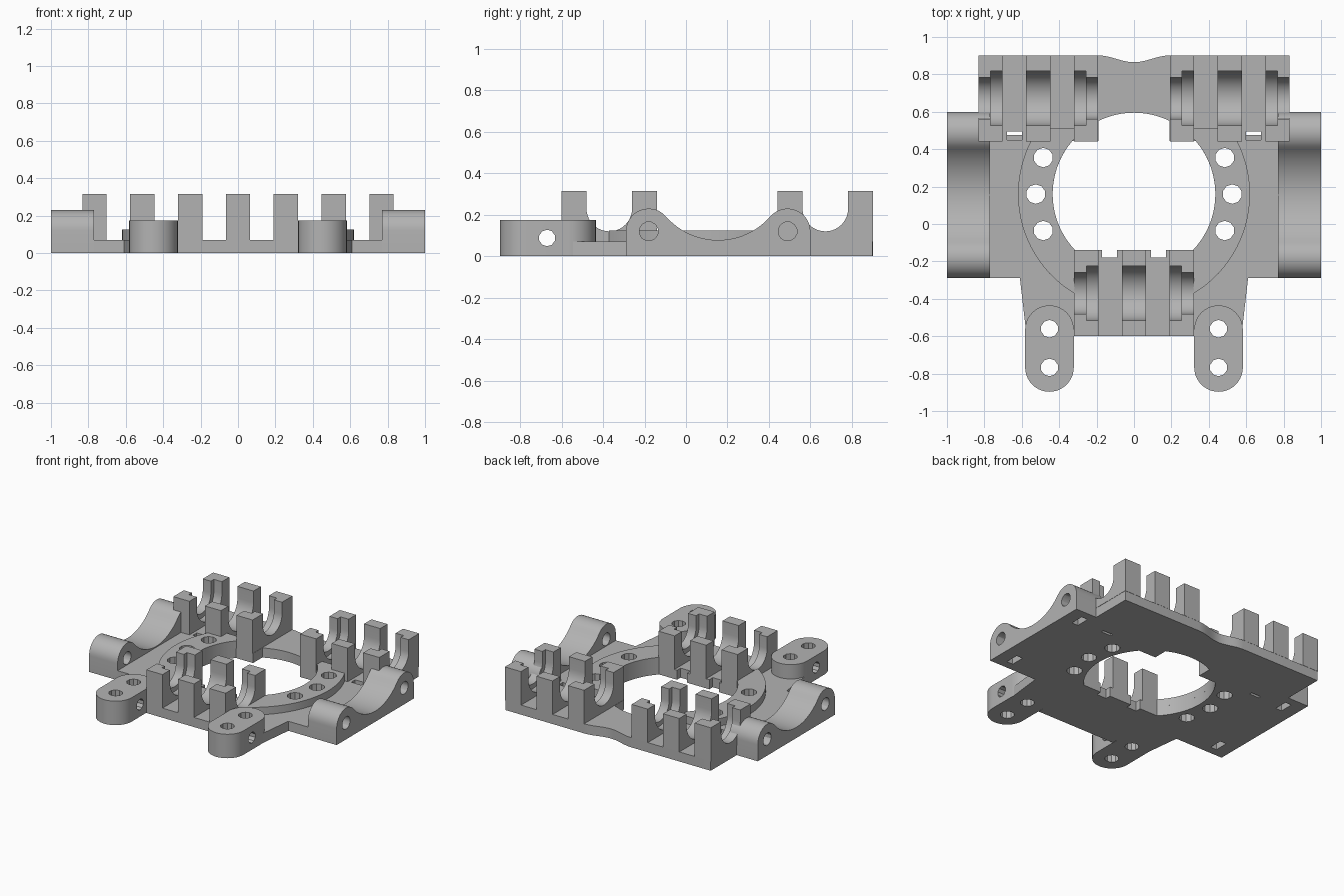
import bpy, bmesh
from math import sin, cos, asin, acos, pi, hypot, atan2

if "Cube" in bpy.data.objects:
    bpy.data.objects.remove(bpy.data.objects["Cube"])

grey = bpy.data.materials.new("plain grey")
grey.use_nodes = True
grey.diffuse_color = (0.45, 0.45, 0.45, 1)
grey.node_tree.nodes["Principled BSDF"].inputs["Base Color"].default_value = (0.45, 0.45, 0.45, 1)

THICK, RING_TOP, TOP = 0.07, 0.125, 0.315
HOLE_Y, HOLE_R, RING_R = 0.16, 0.435, 0.62
parts = []


def prism(name, pts, axis, a, b, cutter=False):
    """Extrude a 2D outline: axis 'z' uses (x, y) points, axis 'x' uses (y, z)."""
    bm = bmesh.new()
    put = (lambda p, t: (p[0], p[1], t)) if axis == "z" else (lambda p, t: (t, p[0], p[1]))
    low = [bm.verts.new(put(p, a)) for p in pts]
    high = [bm.verts.new(put(p, b)) for p in pts]
    bm.faces.new(low)
    bm.faces.new(high)
    for i in range(len(pts)):
        j = (i + 1) % len(pts)
        bm.faces.new((low[i], low[j], high[j], high[i]))
    bmesh.ops.recalc_face_normals(bm, faces=bm.faces)
    mesh = bpy.data.meshes.new(name)
    bm.to_mesh(mesh)
    bm.free()
    mesh.materials.append(grey)
    ob = bpy.data.objects.new(name, mesh)
    bpy.context.collection.objects.link(ob)
    if cutter:
        ob.hide_render = True
    else:
        parts.append(ob)
    return ob


def arc(cx, cy, r, start, end, n):
    return [(cx + r * cos(start + (end - start) * i / n),
             cy + r * sin(start + (end - start) * i / n)) for i in range(n + 1)]


def disc(cx, cy, r, n=10):
    return arc(cx, cy, r, pi / n, 2 * pi + pi / n, n)[:-1]


def rect(x0, y0, x1, y1):
    return [(x0, y0), (x1, y0), (x1, y1), (x0, y1)]


def mirrored(pts):
    return [(-x, y) for x, y in reversed(pts)]


def cut(ob, cutters):
    for c in cutters:
        mod = ob.modifiers.new("cut", "BOOLEAN")
        mod.operation, mod.solver, mod.object = "DIFFERENCE", "EXACT", c
    bpy.context.view_layer.update()
    mesh = bpy.data.meshes.new_from_object(ob.evaluated_get(bpy.context.evaluated_depsgraph_get()))
    ob.modifiers.clear()
    ob.data = mesh
    for c in cutters:
        bpy.data.objects.remove(c)


def drill(pts, axis="z", a=-0.1, b=0.5):
    return prism("cutter", pts, axis, a, b, True)


def bolt_holes(sides):
    return [drill(disc(s * x, y, 0.052)) for s in sides
            for x, y in ((0.485, 0.355), (0.525, HOLE_Y), (0.485, -0.035))]


# base plate with a shallow dip in the back edge
dip = [(0.19 * i / 10, 0.883 - 0.018 * cos(pi * i / 10)) for i in range(1, 11)]
half = [(0.32, -0.6), (0.32, -0.56), (0.58, -0.55), (0.61, -0.29), (0.77, -0.29),
        (0.77, 0.6), (0.83, 0.6), (0.83, 0.9)] + dip[::-1]
plate = prism("base_plate", half + [(0, 0.865)] + mirrored(half), "z", 0, THICK)

# central opening, narrowed where the clamps overhang it
top_angle = acos(0.19 / HOLE_R)
side_low, side_high = asin(-0.30 / HOLE_R), asin(0.285 / HOLE_R)
side = arc(0, HOLE_Y, HOLE_R, side_low, side_high, 20) + [(0.19, 0.445)]
opening = side + arc(0, HOLE_Y, HOLE_R, top_angle, pi - top_angle, 12) + mirrored(side)
cutters = [drill(opening)] + bolt_holes((1, -1))
for s in (1, -1):
    cutters.append(drill(rect(s * 0.13 - 0.04, -0.18, s * 0.13 + 0.04, -0.12)))
    cutters.append(drill(rect(s * 0.64 - 0.04, 0.475, s * 0.64 + 0.04, 0.495)))
    cutters.append(drill(rect(s * 0.64 - 0.04, 0.45, s * 0.64 + 0.04, 0.48), "z", 0.04, 0.2))
cut(plate, cutters)

# raised ring halves beside the opening
ring = arc(0, HOLE_Y, HOLE_R, side_low, asin(0.35 / HOLE_R), 22)
ring += arc(0, HOLE_Y, RING_R, asin(0.35 / RING_R), -acos(0.32 / RING_R), 24)
for s, label in ((1, "left"), (-1, "right")):
    ob = prism(label + "_ring", ring if s > 0 else mirrored(ring), "z", THICK, RING_TOP)
    cut(ob, bolt_holes((s,)))


# bearing clamps: upright fingers with a U-shaped seat
def finger(name, y, x0, x1, r):
    u = arc(y, 0.23, r, 0, -pi, 20)
    pts = [(y - 0.23, THICK), (y + 0.23, THICK), (y + 0.23, TOP), (y + r, TOP)]
    prism(name, pts + u + [(y - r, TOP), (y - 0.23, TOP)], "x", x0, x1)


def clamp(name, x, y, pitch):
    w, step = 0.065, 0.065
    finger(name + "_middle_finger", y, x - w, x + w, 0.145)
    for s in (1, -1):
        inner, outer = x + s * (pitch - w), x + s * (pitch + w)
        mid = (inner + outer) / 2
        finger(name + "_seat_finger", y, *sorted((inner, mid)), 0.145)
        finger(name + "_lip_finger", y, *sorted((mid, outer)), 0.11)


clamp("front_clamp", 0, -0.37, 0.255)
clamp("back_left_clamp", 0.512, 0.672, 0.255)
clamp("back_right_clamp", -0.512, 0.672, 0.255)

# side saddles: two rounded ends joined by a tangent hollow
Y0, Y1, ZC, R, HOLLOW = -0.18, 0.49, 0.12, 0.11, 0.335
mid = (Y0 + Y1) / 2
hz = ZC + (((HOLLOW + R) ** 2 - (mid - Y0) ** 2) ** 0.5)
lean = atan2(hz - ZC, mid - Y0)
profile = [(Y0 - R, 0)] + arc(Y0, ZC, R, pi, lean, 14)
profile += arc(mid, hz, HOLLOW, pi + lean, 2 * pi - lean, 24)[1:-1]
profile += arc(Y1, ZC, R, pi - lean, 0, 14) + [(Y1 + R, 0)]
for s, label in ((1, "left"), (-1, "right")):
    ob = prism(label + "_saddle", profile, "x", *sorted((s * 0.77, s)))
    cutters = []
    for y in (Y0, Y1):
        cutters.append(drill(disc(y, ZC, 0.046, 12), "x", *sorted((s * 0.7, s * 1.1))))
        cutters.append(drill(rect(s * 0.88 - 0.025, y - 0.05, s * 0.88 + 0.025, y + 0.05), "z", -0.1, 0.17))
    cut(ob, cutters)

# mounting lugs at the front corners
for s, label in ((1, "left"), (-1, "right")):
    x = s * 0.452
    lug = arc(x, -0.565, 0.13, 0, pi, 20) + arc(x, -0.767, 0.13, pi, 2 * pi, 20)
    ob = prism(label + "_lug", lug, "z", 0, 0.175)
    cut(ob, [drill(disc(x, y, 0.047)) for y in (-0.56, -0.767)]
        + [drill(disc(-0.67, 0.088, 0.04), "x", x - 0.3, x + 0.3)])
    # keep the plate clear of the lug and its bolt hole
    cut(plate, [drill(lug)])

# smooth shading with crisp edges
bpy.ops.object.select_all(action="DESELECT")
for ob in parts:
    ob.select_set(True)
bpy.context.view_layer.objects.active = plate
bpy.ops.object.shade_smooth_by_angle(angle=pi / 6)
